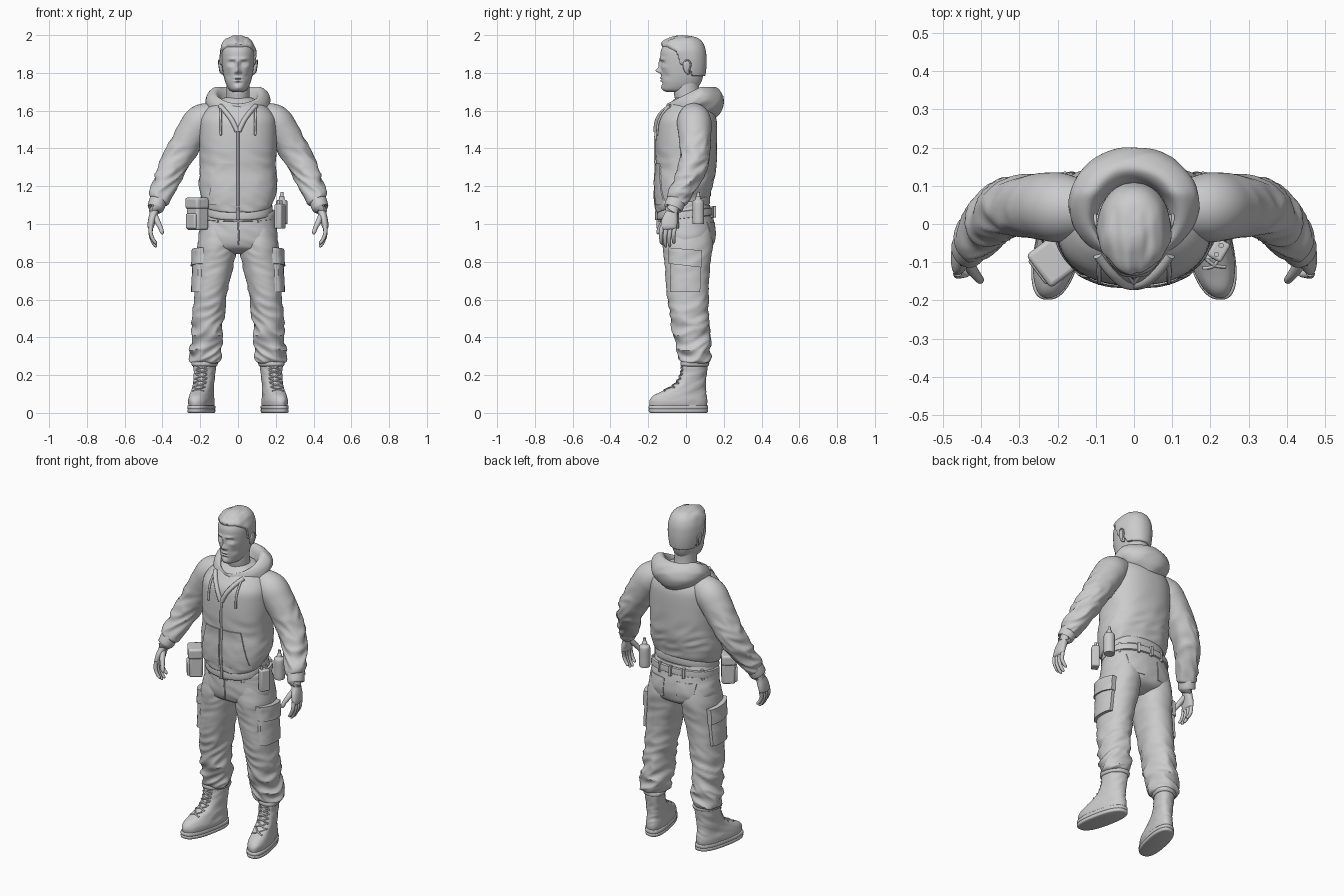
import bpy, bmesh, math
from mathutils import Vector, Matrix, noise
from mathutils.bvhtree import BVHTree

TREE = {}
X, Y, Z = Vector((1, 0, 0)), Vector((0, 1, 0)), Vector((0, 0, 1))

def finish(name, bm, mirror=False, bevel=0):
    bmesh.ops.recalc_face_normals(bm, faces=bm.faces)
    TREE[name] = BVHTree.FromBMesh(bm)
    me = bpy.data.meshes.new(name)
    bm.to_mesh(me)
    bm.free()
    ob = bpy.data.objects.new(name, me)
    bpy.context.collection.objects.link(ob)
    bpy.ops.object.select_all(action='DESELECT')
    ob.select_set(True)
    bpy.context.view_layer.objects.active = ob
    bpy.ops.object.shade_smooth_by_angle(angle=math.radians(50))
    if bevel:
        m = ob.modifiers.new("bevel", 'BEVEL')
        m.width, m.segments = bevel, 3
    if mirror:
        ob.modifiers.new("mirror", 'MIRROR')
    return ob

def sample(st, sub):
    """Smooth curve through stations of any tuple size."""
    out = []
    for i in range(len(st) - 1):
        a, b, c, d = st[max(i - 1, 0)], st[i], st[i + 1], st[min(i + 2, len(st) - 1)]
        for k in range(sub):
            t = k / sub
            out.append([q + .5 * t * (r - p + t * (2 * p - 5 * q + 4 * r - s + t * (3 * (q - r) + s - p)))
                        for p, q, r, s in zip(a, b, c, d)])
    return out + [list(st[-1])]

def loft(name, st, n=48, p=2.0, sub=5, flat=True, ref=Y, fold=None, freq=9, warp=None, mirror=False):
    """Skin superellipse rings (x, y, z, rx, ry); fold(z) gives the cloth crease depth."""
    s = sample(st, sub)
    bm = bmesh.new()
    rings = []
    for i, (x, y, z, rx, ry) in enumerate(s):
        c, u, v = Vector((x, y, z)), X, Y
        if not flat:
            t = (Vector(s[min(i + 1, len(s) - 1)][:3]) - Vector(s[max(i - 1, 0)][:3])).normalized()
            u = ref.cross(t).normalized()
            v = t.cross(u)
        ring = []
        for k in range(n):
            a = 2 * math.pi * k / n
            ca, sa = math.cos(a), math.sin(a)
            d = u * (rx * math.copysign(abs(ca) ** (2 / p), ca)) + v * (ry * math.copysign(abs(sa) ** (2 / p), sa))
            co = c + d
            if fold:
                q = Vector((co.x * freq, co.y * freq, (co.z + .5 * co.x - .3 * co.y) * freq * 2.4))
                co += d.normalized() * fold(z) * (.6 - 2 * abs(noise.noise(q)))
            ring.append(bm.verts.new(warp(co) if warp else co))
        rings.append(ring)
    for a, b in zip(rings, rings[1:]):
        for k in range(n):
            bm.faces.new((a[k], a[(k + 1) % n], b[(k + 1) % n], b[k]))
    bm.faces.new(rings[0])
    bm.faces.new(rings[-1])
    return finish(name, bm, mirror)

def prof(rows):
    """Rows (z, half width, front y, back y) to ring stations."""
    return [(0, (f + b) / 2, z, w, (b - f) / 2) for z, w, f, b in rows]

def tube(name, pts, r, mirror=False, n=10, ref=Y):
    return loft(name, [(*q, r, r) for q in pts], n, flat=False, ref=ref, mirror=mirror)

def project(tree, a, b, side):
    o = Vector((side.x, a, b)) if side.x else Vector((a, side.y, b))
    h = TREE[tree].ray_cast(o, -side)[0]
    return h if h is not None else TREE[tree].find_nearest(o + Vector((0, -side.y, 0)))[0]

def patch(name, tree, side, quad, off, mirror=True, n=14):
    """Sewn-on panel draped over another part; quad = four (a, z) corners."""
    bm = bmesh.new()
    c = [Vector(q) for q in quad]
    g = []
    for i in range(n + 1):
        for j in range(n + 1):
            q = c[0].lerp(c[1], i / n).lerp(c[3].lerp(c[2], i / n), j / n)
            g.append(bm.verts.new(project(tree, q.x, q.y, side) + side * off))
    m = n + 1
    fs = [bm.faces.new((g[i * m + j], g[i * m + m + j], g[i * m + m + j + 1], g[i * m + j + 1]))
          for i in range(n) for j in range(n)]
    ex = bmesh.ops.extrude_face_region(bm, geom=fs, use_keep_orig=True)
    for v in ex['geom']:
        if isinstance(v, bmesh.types.BMVert):
            v.co -= side * (off + .012)
    return finish(name, bm, mirror)

def box(name, loc, size, rz=0, bevel=.008, mirror=False):
    bm = bmesh.new()
    bmesh.ops.create_cube(bm, size=1, matrix=Matrix.Translation(loc) @ Matrix.Rotation(math.radians(rz), 4, 'Z')
                          @ Matrix.Diagonal((*size, 1)))
    return finish(name, bm, mirror, bevel)

def smooth(t):
    t = min(max(t, 0), 1)
    return t * t * (3 - 2 * t)

# Head with facial relief: (x, z, spread x, spread z, push forward)
BUMPS = [(0, 1.845, .010, .028, .012), (0, 1.812, .011, .013, .026), (.013, 1.804, .008, .008, .010),
         (.03, 1.874, .022, .008, .007), (.032, 1.852, .016, .010, -.013), (.032, 1.85, .010, .006, .008),
         (0, 1.773, .020, .005, .007), (0, 1.766, .022, .0025, -.005), (0, 1.758, .016, .005, .006),
         (0, 1.745, .018, .006, -.005), (0, 1.722, .020, .012, .006), (.05, 1.83, .018, .014, .005),
         (.05, 1.785, .015, .017, -.006)]
def face(co):
    w = smooth((-co.y - .03) / .05)
    co.y -= w * sum(a * math.exp(-((abs(co.x) - x) / sx) ** 2 - ((co.z - z) / sz) ** 2) for x, z, sx, sz, a in BUMPS)
    return co
HEAD = prof([(1.698, .025, -.10, .02), (1.71, .046, -.122, .05), (1.74, .063, -.128, .075), (1.78, .075, -.131, .09),
             (1.83, .083, -.133, .097), (1.88, .087, -.135, .098), (1.92, .085, -.132, .094),
             (1.955, .071, -.112, .08), (1.977, .046, -.075, .053), (1.987, .012, -.03, .01)])
loft("head", HEAD, 120, 2.15, 11, warp=face)

# Hair is a shell that sinks below the skin outside the hairline
LINE = [(-1, 1.928), (-.1, 1.928), (-.05, 1.90), (-.03, 1.83), (.0, 1.83), (.03, 1.775), (1, 1.75)]
def hair(co):
    for (a, za), (b, zb) in zip(LINE, LINE[1:]):
        if a <= co.y <= b:
            line = za + (zb - za) * (co.y - a) / (b - a)
    k = smooth((co.z - line) / .016)
    strand = .009 * noise.noise(Vector((co.x * 45, co.y * 14, co.z * 14))) * smooth((.06 - co.y) / .1)
    return co + (co - Vector((0, -.015, 1.84))).normalized() * (-.022 + k * (.033 + strand))
loft("hair", HEAD, 120, 2.15, 8, warp=hair)

# Ears and neck
loft("ear", [(.083, .012, 1.792, .004, .005), (.087, .006, 1.805, .009, .013), (.092, .004, 1.835, .010, .021),
             (.094, .006, 1.86, .008, .018), (.092, .008, 1.87, .003, .006)], 20, mirror=True)
tube("ear_rim", [(.094, -.01, 1.845), (.1, .0, 1.866), (.102, .018, 1.862), (.1, .025, 1.84), (.094, .012, 1.803)],
     .004, True, ref=X)
loft("neck", prof([(1.58, .075, -.06, .09), (1.64, .064, -.055, .08), (1.7, .061, -.065, .07), (1.76, .062, -.06, .07)]))
loft("shirt_collar", prof([(1.58, .09, -.085, .1), (1.645, .074, -.068, .09), (1.66, .071, -.064, .088), (1.66, .06, -.05, .07)]))

# Hooded jacket body, its ribbed hem drops toward the front
def hem(co):
    co.z += .3 * co.y * smooth((1.3 - co.z) / .2)
    return co
loft("jacket_body", prof([(1.105, .172, -.148, .122), (1.12, .185, -.157, .13), (1.2, .205, -.16, .143),
     (1.3, .2, -.157, .158), (1.4, .205, -.161, .163), (1.5, .205, -.157, .165), (1.56, .198, -.146, .16),
     (1.61, .165, -.112, .14), (1.65, .11, -.075, .115), (1.67, .07, -.05, .09)]), 80, 2.3, 7,
     fold=lambda z: .008 * smooth((1.5 - z) / .3), freq=7, warp=hem)
loft("jacket_hem", prof([(1.062, .16, -.13, .11), (1.066, .178, -.15, .124), (1.09, .182, -.154, .128),
     (1.115, .178, -.15, .125), (1.12, .165, -.14, .115)]), 80, 2.3, warp=hem)

# Hood lying on the shoulders
def droop(co):
    co.z -= .5 * max(0, .08 - co.y)
    return co
loft("hood", prof([(1.565, .08, .0, .16), (1.6, .13, -.03, .188), (1.645, .165, -.08, .2), (1.69, .165, -.1, .19),
     (1.72, .14, -.1, .165), (1.725, .115, -.095, .14), (1.7, .098, -.085, .115), (1.65, .085, -.07, .1)]),
     72, sub=6, fold=lambda z: .005, freq=6, warp=droop)
F = -Y
def on(tree, pts, lift):
    return [project(tree, a, b, F) + F * lift for a, b in pts]
tube("hood_front_edge", on("jacket_body", [(.004, 1.49), (.03, 1.545), (.062, 1.59), (.095, 1.625)], .003), .013, True)
tube("drawstring", on("jacket_body", [(.09, 1.62), (.092, 1.58), (.091, 1.53), (.092, 1.47)], .006), .006, True)
tube("zipper", on("jacket_body", [(0, z / 100) for z in range(107, 152, 4)], .002), .007)
box("zipper_end", (0, -.158, 1.045), (.014, .012, .05), bevel=.003)
patch("front_pocket", "jacket_body", F, [(.012, 1.1), (.165, 1.1), (.115, 1.32), (.012, 1.32)], .006)

# Sleeves and cuffs
loft("sleeve", [(x, y, z, r, r) for x, y, z, r in [(.12, .04, 1.575, .07), (.19, .043, 1.545, .09), (.235, .046, 1.49, .088),
     (.285, .048, 1.41, .08), (.335, .04, 1.32, .074), (.375, .01, 1.24, .067), (.405, -.028, 1.17, .059),
     (.422, -.05, 1.125, .052), (.426, -.055, 1.115, .04)]], 56, sub=8, flat=False,
     fold=lambda z: .011 * smooth((1.52 - z) / .2), freq=9, mirror=True)
loft("cuff", [(.42, -.045, 1.14, .04, .042), (.422, -.05, 1.128, .046, .05), (.436, -.068, 1.085, .044, .05),
     (.438, -.07, 1.08, .034, .038)], 40, flat=False, mirror=True)

# Hands: palm, four curled fingers, thumb
loft("palm", [(.432, -.065, 1.1, .026, .03), (.445, -.076, 1.06, .022, .032), (.456, -.086, 1.02, .02, .042),
     (.462, -.092, .985, .017, .042), (.46, -.092, .97, .008, .034)], 32, 2.3, flat=False, mirror=True)
for i, length in enumerate((.095, .108, .102, .08)):
    y, z = -.126 + i * .022, .99 - .004 * i
    loft(f"finger_{i + 1}", [(.461, y, z, .011, .012), (.462, y - .006, z - length * .4, .0105, .011),
         (.45, y - .006, z - length * .75, .0095, .0095), (.436, y - .004, z - length * .95, .008, .008),
         (.43, y - .003, z - length, .002, .002)], 14, flat=False, mirror=True)
loft("thumb", [(.44, -.09, 1.045, .015, .016), (.425, -.118, 1.01, .015, .015), (.41, -.138, .98, .012, .012),
     (.402, -.147, .955, .010, .010), (.399, -.15, .945, .002, .002)], 16, flat=False, mirror=True)

# Trousers
loft("trouser_seat", prof([(1.1, .175, -.115, .125), (1.04, .192, -.13, .142), (.98, .203, -.132, .152),
     (.92, .208, -.13, .152), (.87, .185, -.11, .13), (.84, .08, -.05, .06)]), 72, 2.3,
     fold=lambda z: .004, freq=7)
loft("trouser_leg", [(.1, .01, .99, .09, .12), (.11, .01, .89, .103, .131), (.12, .008, .8, .101, .122), (.135, .007, .7, .092, .113),
     (.148, .01, .6, .086, .108), (.158, .02, .5, .082, .098), (.163, .03, .4, .08, .094), (.17, .042, .33, .083, .085),
     (.172, .05, .275, .078, .077), (.173, .05, .262, .062, .062)], 72, 2.15, 9,
     fold=lambda z: .004 + .013 * smooth((.68 - z) / .3), freq=7.5, mirror=True)
patch("cargo_pocket", "trouser_leg", X, [(-.085, .64), (.075, .64), (.08, .82), (-.085, .82)], .018)
patch("cargo_flap", "trouser_leg", X, [(-.092, .79), (.083, .77), (.085, .86), (-.092, .875)], .027)
patch("back_pocket", "trouser_seat", Y, [(.045, .9), (.14, .9), (.15, 1.01), (.04, 1.01)], .004)
tube("fly_seam", on("trouser_seat", [(0, 1.03), (.002, .98), (.004, .93), (0, .89)], 0), .004)

# Belt, loops and buckle
def belt_tilt(co):
    co.z += .12 * co.y
    return co
loft("belt", prof([(1.03, .185, -.125, .137), (1.032, .198, -.137, .149), (1.068, .196, -.134, .147), (1.07, .185, -.125, .135)]),
     72, 2.3, 2, warp=belt_tilt)
for i, a in enumerate((-125, -55, 30, 65, 90, 115, 150)):
    t = math.radians(a)
    box(f"belt_loop_{i + 1}", (.19 * math.cos(t), .006 + .143 * math.sin(t), 1.05 + .015 * math.sin(t)),
        (.016, .02, .06), a - 90, .003)
box("buckle", (0, -.138, 1.03), (.055, .014, .04), bevel=.004)

# Belt pouch on one hip, bottle and radio on the other
n = Vector((-.8, -.6, 0))
box("pouch", (-.215, -.098, 1.045), (.1, .075, .155), -53, .012)
box("pouch_flap", (-.217, -.1, 1.11), (.108, .084, .06), -53, .012)
box("pouch_pocket", Vector((-.215, -.098, 1.015)) + n * .035, (.08, .03, .08), -53, .008)
loft("bottle", [(.232, .065, z, r, r) for z, r in [(1.0, .026), (1.006, .031), (1.06, .031), (1.11, .031), (1.125, .026),
     (1.13, .015), (1.145, .014), (1.15, .009), (1.17, .008)]], 28, sub=3)
box("radio", (.222, -.068, 1.04), (.055, .042, .13), 60, .008)
for i, o in enumerate((-.012, .012)):
    tube(f"radio_knob_{i + 1}", [(.222 + o * .5, -.068 + o, 1.09), (.222 + o * .5, -.068 + o, 1.125)], .007)

# Boots with toes turned outward
def splay(co):
    co.x -= .2 * (co.y - .05)
    return co
def boot(rows):
    return [(.176, (f + b) / 2, z, w, (b - f) / 2) for z, w, f, b in rows]
loft("boot", boot([(.025, .056, -.188, .108), (.06, .06, -.193, .112), (.09, .056, -.175, .11), (.115, .054, -.125, .106),
     (.145, .052, -.07, .104), (.18, .053, -.038, .106), (.23, .056, -.024, .112), (.29, .06, -.018, .116),
     (.31, .055, -.01, .108)]), 56, 2.3, fold=lambda z: .003, freq=12, warp=splay, mirror=True)
loft("boot_sole", boot([(0, .056, -.185, .108), (.004, .062, -.195, .115), (.016, .063, -.198, .117), (.02, .06, -.194, .114),
     (.024, .063, -.198, .117), (.038, .062, -.196, .116), (.04, .055, -.185, .108)]), 56, 2.5, 3, warp=splay, mirror=True)
loft("boot_top_band", boot([(.245, .05, -.01, .105), (.25, .065, -.028, .121), (.27, .066, -.028, .122), (.275, .05, -.01, .11)]),
     48, 2.2, 3, warp=splay, mirror=True)
for i, z in enumerate((.115, .138, .161, .184, .207, .23)):
    x = .176 - .2 * (project("boot", .19, z, F).y - .05)
    for j, s in enumerate((-1, 1)):
        tube(f"lace_{i + 1}_{'ab'[j]}", on("boot", [(x - s * .03, z), (x, z + .01), (x + s * .03, z + .02)], .002), .0045, True, 8, Z)
